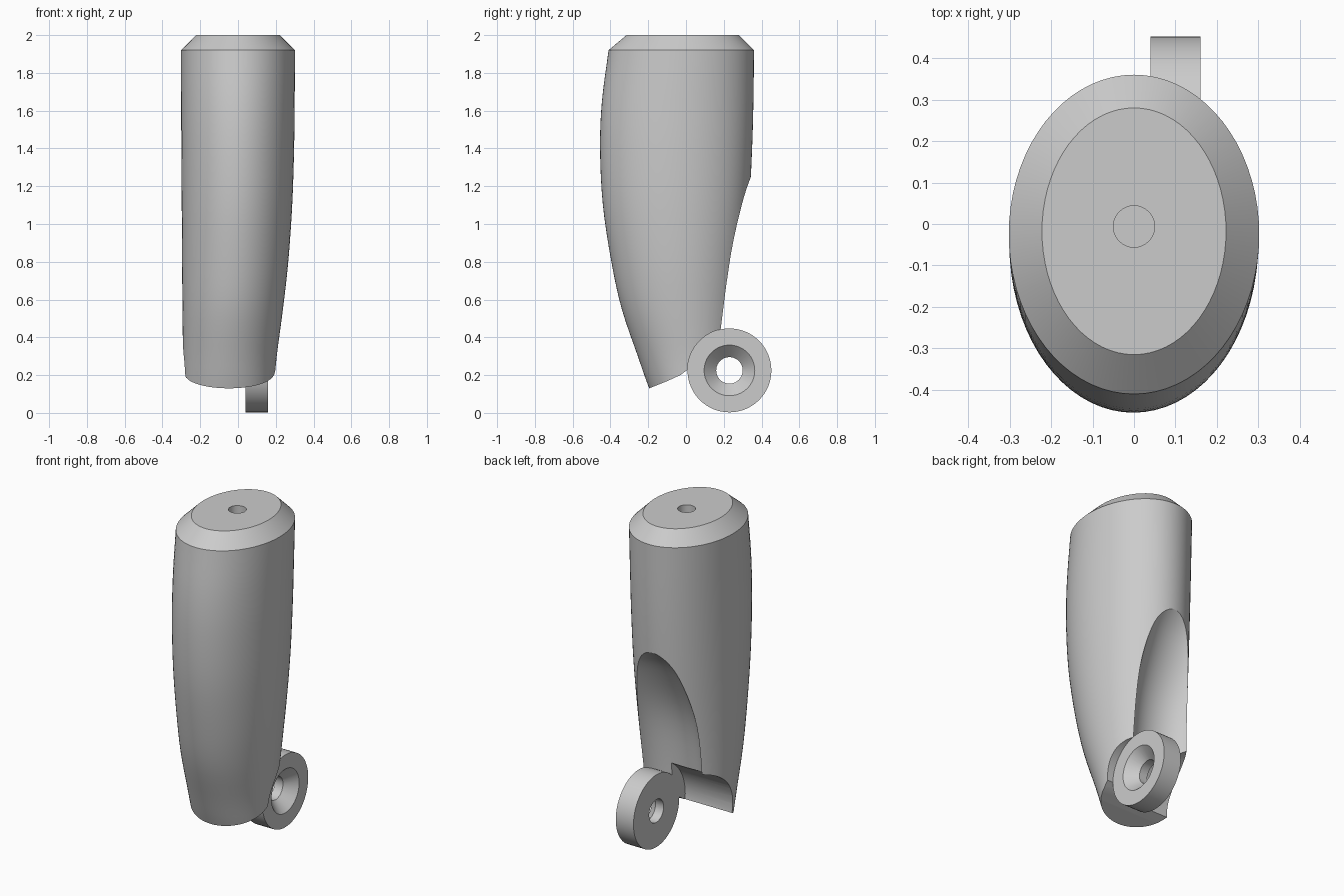
import bpy, bmesh, math
from mathutils import Vector, Matrix

cube = bpy.data.objects.get("Cube")
if cube:
    bpy.data.objects.remove(cube, do_unlink=True)

grey = bpy.data.materials.new("plain grey")
grey.use_nodes = True
grey.diffuse_color = (0.6, 0.6, 0.6, 1)
grey.node_tree.nodes["Principled BSDF"].inputs["Base Color"].default_value = (0.6, 0.6, 0.6, 1)

RING_Y, RING_Z, RING_R = 0.23, 0.225, 0.222


def make_object(name, bm):
    bmesh.ops.recalc_face_normals(bm, faces=bm.faces)
    mesh = bpy.data.meshes.new(name)
    bm.to_mesh(mesh)
    bm.free()
    mesh.materials.append(grey)
    obj = bpy.data.objects.new(name, mesh)
    bpy.context.collection.objects.link(obj)
    return obj


def loft(name, sections):
    """Skin equal-length point loops and cap both ends."""
    bm = bmesh.new()
    loops = [[bm.verts.new(p) for p in s] for s in sections]
    n = len(loops[0])
    for a, b in zip(loops, loops[1:]):
        for i in range(n):
            j = (i + 1) % n
            bm.faces.new((a[i], a[j], b[j], b[i]))
    bm.faces.new(loops[0][::-1])
    bm.faces.new(loops[-1])
    return make_object(name, bm)


def smooth_rows(rows, steps):
    """Catmull-Rom interpolation through rows of numbers."""
    rows = [Vector(r) for r in rows]
    pts = [rows[0] * 2 - rows[1]] + rows + [rows[-1] * 2 - rows[-2]]
    out = []
    for a, b, c, d in zip(pts, pts[1:], pts[2:], pts[3:]):
        for k in range(steps):
            t = k / steps
            out.append(0.5 * (2 * b + (c - a) * t + (2 * a - 5 * b + 4 * c - d) * t ** 2
                              + (3 * b - a - 3 * c + d) * t ** 3))
    return out + [rows[-1]]


def ellipse(z, x0, x1, y0, y1, n=72):
    return [((x0 + x1) / 2 + (x1 - x0) / 2 * math.cos(2 * math.pi * i / n),
             (y0 + y1) / 2 + (y1 - y0) / 2 * math.sin(2 * math.pi * i / n), z) for i in range(n)]


def x_round(name, x0, r0, x1, r1):
    """Cylinder or cone along x, on the ring axis."""
    n = 64
    return loft(name, [[(x, RING_Y + r * math.cos(2 * math.pi * i / n),
                         RING_Z + r * math.sin(2 * math.pi * i / n)) for i in range(n)]
                       for x, r in ((x0, r0), (x1, r1))])


def boolean(target, tool, operation):
    mod = target.modifiers.new(operation, 'BOOLEAN')
    mod.operation, mod.solver, mod.object = operation, 'EXACT', tool
    bpy.context.view_layer.objects.active = target
    bpy.ops.object.modifier_apply(modifier=mod.name)
    bpy.data.objects.remove(tool, do_unlink=True)


# Handle body: height, then side and front/back limits of each oval section
profile = [
    (0.02, -0.28, 0.18, -0.145, 0.24),
    (0.13, -0.287, 0.19, -0.195, 0.25),
    (0.3, -0.291, 0.205, -0.255, 0.27),
    (0.55, -0.294, 0.238, -0.34, 0.29),
    (0.8, -0.296, 0.266, -0.395, 0.31),
    (1.1, -0.298, 0.287, -0.44, 0.335),
    (1.4, -0.3, 0.297, -0.455, 0.35),
    (1.65, -0.301, 0.3, -0.445, 0.357),
    (1.92, -0.302, 0.302, -0.41, 0.36),
]


def lerp_section(row):
    return ellipse(*row)


# Vectors hold the rows; the chamfered top is the final section
sections = [lerp_section(row) for row in smooth_rows(profile, 4)]
sections.append(ellipse(2.0, -0.222, 0.222, -0.315, 0.28))
body = loft("handle_body", sections)

# Blind hole in the top
boolean(body, loft("top_hole_cutter", [ellipse(z, -0.05, 0.05, -0.056, 0.044, 32)
                                       for z in (1.75, 2.1)]), 'DIFFERENCE')

# Thumb scoop down the back: height, centre x, centre y
scoop_path = [(0.0, -0.045, 0.22), (0.45, -0.04, 0.24), (0.8, -0.035, 0.29),
              (1.1, -0.025, 0.415), (1.265, -0.02, 0.523), (1.4, -0.02, 0.64)]
scoop = []
for z, cx, cy in smooth_rows(scoop_path, 5):
    arc = [(cx + 0.21 * math.cos(math.pi * i / 32), cy - 0.17 * math.sin(math.pi * i / 32), z)
           for i in range(33)]
    scoop.append([(cx + 0.21, 0.9, z)] + arc + [(cx - 0.21, 0.9, z)])
boolean(body, loft("scoop_cutter", scoop), 'DIFFERENCE')

# Slanted underside
slope = [(-0.6, -0.06), (-0.195, 0.13), (-0.1, 0.168), (-0.03, 0.2), (0.01, 0.23), (0.15, 0.3),
         (0.6, 0.3), (0.6, -0.3), (-0.6, -0.3)]
boolean(body, loft("underside_cutter", [[(x, y, z) for y, z in slope] for x in (-0.6, 0.6)]),
        'DIFFERENCE')

# Clearance on either side of the ring
boolean(body, x_round("wide_clearance_cutter", -0.6, 0.28, 0.04, 0.28), 'DIFFERENCE')
boolean(body, x_round("near_clearance_cutter", 0.16, RING_R, 0.6, RING_R), 'DIFFERENCE')

# Hinge ring joined to the body, then bored and countersunk
boolean(body, x_round("hinge_ring", 0.04, RING_R, 0.16, RING_R), 'UNION')
boolean(body, x_round("bore_cutter", -0.2, 0.07, 0.3, 0.07), 'DIFFERENCE')
boolean(body, x_round("countersink_cutter", 0.085, 0.06, 0.165, 0.139), 'DIFFERENCE')

body.name = "handle_with_hinge_ring"
bpy.ops.object.select_all(action='DESELECT')
body.select_set(True)
bpy.context.view_layer.objects.active = body
bpy.ops.object.shade_smooth_by_angle(angle=math.radians(18))
